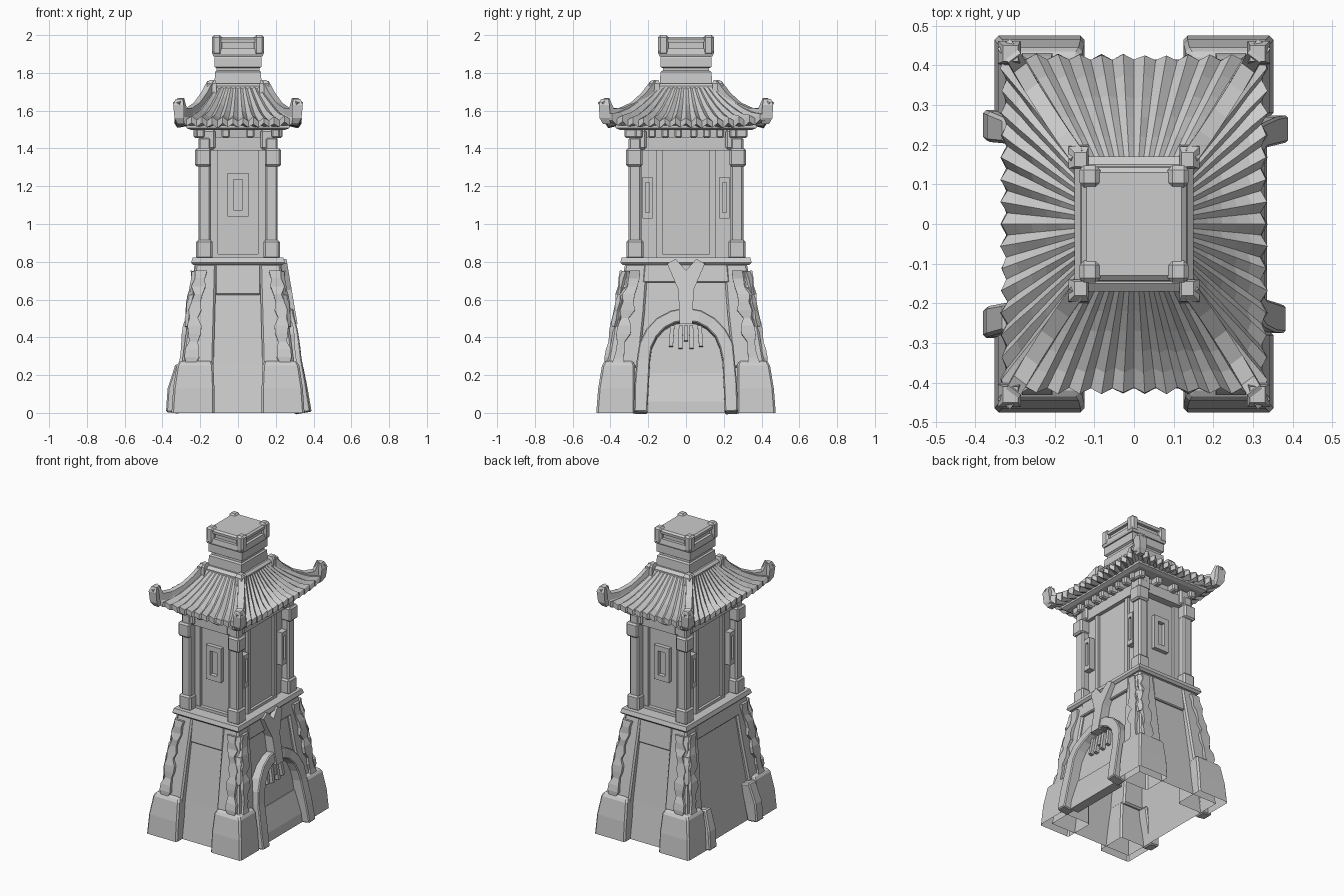
import bpy, bmesh, math, random
from mathutils import Vector

random.seed(4)
if "Cube" in bpy.data.objects:
    bpy.data.objects.remove(bpy.data.objects["Cube"])

stone = bpy.data.materials.new("grey_stone")
stone.use_nodes = True
stone.diffuse_color = (0.6, 0.6, 0.6, 1)
stone.node_tree.nodes["Principled BSDF"].inputs["Base Color"].default_value = (0.6, 0.6, 0.6, 1)


def finish(bm, name, mirror="", bevel=0.0):
    """Turn a bmesh into a flat-shaded object, mirrored over the named axes."""
    bmesh.ops.recalc_face_normals(bm, faces=bm.faces)
    mesh = bpy.data.meshes.new(name)
    bm.to_mesh(mesh)
    bm.free()
    mesh.materials.append(stone)
    obj = bpy.data.objects.new(name, mesh)
    bpy.context.collection.objects.link(obj)
    if bevel:
        mod = obj.modifiers.new("chipped_edges", "BEVEL")
        mod.width = bevel
        mod.segments = 1
    if mirror:
        mod = obj.modifiers.new("mirror", "MIRROR")
        mod.use_axis = ("x" in mirror, "y" in mirror, False)
        mod.use_mirror_merge = False
    return obj


def loft(bm, rings, start=True, end=True):
    """Skin closed rings of points."""
    loops = [[bm.verts.new(p) for p in ring] for ring in rings]
    n = len(loops[0])
    for a, b in zip(loops, loops[1:]):
        for i in range(n):
            j = (i + 1) % n
            bm.faces.new((a[i], a[j], b[j], b[i]))
    if start:
        bm.faces.new(loops[0][::-1])
    if end:
        bm.faces.new(loops[-1])


def rect(x0, x1, y0, y1, z):
    return [(x0, y0, z), (x1, y0, z), (x1, y1, z), (x0, y1, z)]


def box(bm, x0, x1, y0, y1, z0, z1):
    loft(bm, [rect(x0, x1, y0, y1, z0), rect(x0, x1, y0, y1, z1)])


def tiers(name, levels, bottom=True, bevel=0.0):
    """Centred stack of rectangles given as (half x, half y, z)."""
    bm = bmesh.new()
    loft(bm, [rect(-x, x, -y, y, z) for x, y, z in levels], start=bottom)
    return finish(bm, name, bevel=bevel)


def sweep(bm, points, side, half_w, half_h, rough=0.0):
    """Run a rectangular section along a path."""
    pts = [Vector(p) for p in points]
    side = Vector(side).normalized()
    rings = []
    for i, p in enumerate(pts):
        tangent = (pts[min(i + 1, len(pts) - 1)] - pts[max(i - 1, 0)]).normalized()
        up = tangent.cross(side).normalized()
        w = half_w * (1 + random.uniform(-rough, rough))
        h = half_h * (1 + random.uniform(-rough, rough))
        rings.append([p + side * a * w + up * b * h for a, b in ((-1, -1), (1, -1), (1, 1), (-1, 1))])
    loft(bm, rings)


# Tapered lower tower, open underneath
tiers("lower_walls", [(0.305, 0.415, 0), (0.275, 0.375, 0.25), (0.21, 0.3, 0.79)], bottom=False)

# Corner footings
bm = bmesh.new()
loft(bm, [rect(0.125, 0.352, 0.27, 0.475, 0), rect(0.125, 0.343, 0.27, 0.465, 0.13),
          rect(0.13, 0.325, 0.27, 0.445, 0.25), rect(0.14, 0.31, 0.28, 0.43, 0.275)], start=False)
finish(bm, "corner_footings", "xy", 0.01)

# Leaning corner buttresses
bm = bmesh.new()
loft(bm, [rect(0.13, 0.3, 0.25, 0.42, 0.24), rect(0.122, 0.262, 0.22, 0.372, 0.52),
          rect(0.115, 0.225, 0.2, 0.322, 0.79)])
finish(bm, "corner_buttresses", "xy", 0.01)

# Weathered strips on the outer buttress faces
bm = bmesh.new()
for face in ("end", "flank"):
    path = []
    for i in range(13):
        k = i / 12
        z = 0.25 + 0.5 * k
        jitter = random.uniform(-0.008, 0.008)
        if face == "end":
            path.append((0.255 - 0.055 * k + jitter, 0.415 - 0.09 * k, z))
        else:
            path.append((0.295 - 0.07 * k, 0.365 - 0.09 * k + jitter, z))
    sweep(bm, path, (1, 0, 0) if face == "end" else (0, 1, 0), 0.03, 0.02, 0.35)
    tail = [Vector(p) for p in path[5:]]
    offset = Vector((0.035, 0, 0)) if face == "end" else Vector((0, 0.035, 0))
    sweep(bm, [p + offset * 0.8 for p in tail], (1, 1, 0), 0.014, 0.014, 0.4)
finish(bm, "weathered_strips", "xy")

# Lintels between the buttresses
bm = bmesh.new()
loft(bm, [rect(-0.12, 0.12, 0.28, 0.338, 0.625), rect(-0.12, 0.12, 0.27, 0.318, 0.79)])
finish(bm, "end_lintels", "y", 0.006)
bm = bmesh.new()
loft(bm, [rect(0.19, 0.242, -0.23, 0.23, 0.69), rect(0.18, 0.23, -0.22, 0.22, 0.79)])
finish(bm, "flank_lintels", "x", 0.006)


# Arched doorway on the left flank, leaning with the wall
def lean(z, y, out=0.345):
    return (out - 0.17 * z, y, z)


arch = [lean(0, -0.24), lean(0.14, -0.235), lean(0.28, -0.225)]
for i in range(1, 10):
    a = math.pi * (1 - i / 10)
    arch.append(lean(0.28 + 0.235 * math.sin(a), 0.225 * math.cos(a)))
arch += [lean(0.28, 0.225), lean(0.14, 0.235), lean(0, 0.24)]
bm = bmesh.new()
sweep(bm, arch, (1, 0, 0.17), 0.042, 0.035, 0.08)
finish(bm, "door_arch", bevel=0.006)

# Forked keystone
bm = bmesh.new()
half = [(0.035, 0.47), (0.04, 0.65), (0.1, 0.79), (0.055, 0.815), (0, 0.755)]
outline = half + [(-y, z) for y, z in half[-2::-1]]
loft(bm, [[lean(z, y, out) for y, z in outline] for out in (0.31, 0.395)])
finish(bm, "forked_keystone")

# Hanging bars and threshold inside the door
bm = bmesh.new()
for y, drop in ((-0.08, 0.35), (-0.03, 0.34), (0.0, 0.38), (0.03, 0.34), (0.08, 0.35)):
    sweep(bm, [lean(drop, y, 0.33), lean(0.46, y * 0.9, 0.33)], (0, 1, 0), 0.011, 0.018)
finish(bm, "door_bars")
bm = bmesh.new()
loft(bm, [rect(0.27, 0.335, -0.21, 0.21, 0), rect(0.27, 0.33, -0.21, 0.21, 0.06),
          rect(0.25, 0.285, -0.2, 0.2, 0.21)])
finish(bm, "door_threshold")

# Short props on the opposite flank
bm = bmesh.new()
for s in (-1, 1):
    pts = [(-0.345, 0.25 * s, 0), (-0.33, 0.245 * s, 0.12), (-0.295, 0.235 * s, 0.25)]
    sweep(bm, pts, (0, 1, 0), 0.035, 0.04, 0.1)
finish(bm, "flank_props", bevel=0.008)

# Ledge and upper storey
tiers("ledge", [(0.235, 0.335, 0.782), (0.248, 0.348, 0.795), (0.24, 0.34, 0.822)])
tiers("upper_walls", [(0.165, 0.235, 0.81), (0.165, 0.235, 1.42)])

# Corner posts with base and head blocks
bm = bmesh.new()
box(bm, 0.143, 0.21, 0.236, 0.304, 0.82, 1.46)
box(bm, 0.135, 0.222, 0.225, 0.315, 0.815, 0.915)
box(bm, 0.142, 0.228, 0.23, 0.318, 1.305, 1.4)
box(bm, 0.12, 0.205, 0.21, 0.3, 1.395, 1.5)
finish(bm, "corner_posts", "xy", 0.01)

# Rails framing the wall panels
bm = bmesh.new()
box(bm, 0.105, 0.145, 0.22, 0.255, 0.82, 1.42)
box(bm, 0, 0.145, 0.22, 0.26, 0.815, 0.84)
box(bm, 0, 0.145, 0.22, 0.285, 1.39, 1.46)
box(bm, 0.15, 0.182, 0.125, 0.155, 0.82, 1.42)
box(bm, 0.15, 0.182, 0, 0.15, 0.815, 0.84)
box(bm, 0.15, 0.19, 0, 0.24, 1.39, 1.46)
finish(bm, "panel_rails", "xy")


# Window frames: broad on the ends, narrow on the flanks
bm = bmesh.new()
box(bm, 0.025, 0.055, 0.22, 0.262, 1.04, 1.27)
box(bm, 0, 0.055, 0.22, 0.262, 1.04, 1.075)
box(bm, 0, 0.055, 0.22, 0.262, 1.235, 1.27)
box(bm, 0.155, 0.205, 0.178, 0.192, 1.04, 1.25)
box(bm, 0.155, 0.205, 0.215, 0.23, 1.04, 1.25)
box(bm, 0.155, 0.205, 0.178, 0.23, 1.03, 1.06)
box(bm, 0.155, 0.205, 0.178, 0.23, 1.22, 1.25)
finish(bm, "window_frames", "xy")

# Frieze, brackets and soffit
tiers("frieze", [(0.175, 0.26, 1.4), (0.185, 0.275, 1.51)])
bm = bmesh.new()
for x in (0.065, 0.2):
    box(bm, x - 0.022, x + 0.022, 0.25, 0.325, 1.455, 1.51)
for y in (0.04, 0.11, 0.18, 0.25):
    box(bm, 0.16, 0.235, y - 0.02, y + 0.02, 1.455, 1.51)
finish(bm, "eave_brackets", "xy", 0.008)
tiers("soffit", [(0.25, 0.35, 1.498), (0.272, 0.372, 1.508), (0.272, 0.372, 1.53)])

# Curved tiled roof: four rippled slopes with a closed underside
bm = bmesh.new()
for turn in range(4):
    n = 24 if turn % 2 == 0 else 30
    grid = []
    for row in range(8):
        v = max(0, row - 2) / 5
        hx, hy = 0.328 - 0.178 * v, 0.42 - 0.25 * v
        line = []
        for i in range(n + 1):
            t = 2 * i / n - 1
            fade = 0 if abs(t) == 1 else (1 - 0.6 * v)
            ripple = (0.011 if i % 2 else -0.011) * fade * random.uniform(0.6, 1.3)
            z = 1.555 + 0.165 * v ** 1.5 + ripple + 0.025 * t ** 4 * (1 - v)
            grow = ripple * 0.7 * (1 - v)
            px, py = hx, hy
            if row == 0:
                px, py, z, grow = 0.26, 0.36, 1.52, 0
            elif row == 1:
                z -= 0.035
            if turn % 2 == 0:
                p = Vector((t * px, -py - grow, z))
            else:
                p = Vector((px + grow, t * py, z))
            if turn > 1:
                p.x, p.y = -p.x, -p.y
            line.append(bm.verts.new(p))
        grid.append(line)
    for a, b in zip(grid, grid[1:]):
        for i in range(n):
            bm.faces.new((a[i], a[i + 1], b[i + 1], b[i]))
bmesh.ops.remove_doubles(bm, verts=bm.verts, dist=0.0005)
finish(bm, "tiled_roof")

# Hip ridges with upturned tips and head blocks
bm = bmesh.new()
sweep(bm, [(0.135, 0.16, 1.74), (0.17, 0.21, 1.675), (0.21, 0.27, 1.62), (0.255, 0.34, 1.588),
           (0.295, 0.405, 1.59), (0.315, 0.437, 1.655)], (0.8, -0.6, 0), 0.02, 0.026)
loft(bm, [rect(0.285, 0.32, 0.4, 0.44, 1.53), rect(0.285, 0.336, 0.4, 0.457, 1.56),
          rect(0.287, 0.343, 0.405, 0.462, 1.63), rect(0.292, 0.33, 0.41, 0.45, 1.662)])
loft(bm, [rect(0.115, 0.165, 0.14, 0.2, 1.69), rect(0.115, 0.165, 0.14, 0.195, 1.745),
          rect(0.12, 0.15, 0.145, 0.18, 1.762)])
finish(bm, "hip_ridges", "xy")

# Stacked neck above the roof
tiers("roof_collar", [(0.15, 0.17, 1.66), (0.15, 0.17, 1.73), (0.135, 0.15, 1.745)])
tiers("neck", [(0.125, 0.14, 1.72), (0.122, 0.135, 1.805), (0.113, 0.123, 1.812), (0.113, 0.123, 1.825),
               (0.125, 0.135, 1.832), (0.125, 0.135, 1.88), (0.115, 0.125, 1.905)])

# Crown with slotted sides and corner studs
tiers("crown_core", [(0.11, 0.12, 1.89), (0.11, 0.12, 1.98)])
tiers("crown_base", [(0.13, 0.14, 1.888), (0.135, 0.145, 1.9), (0.13, 0.14, 1.93)])
tiers("crown_cap", [(0.13, 0.14, 1.962), (0.132, 0.142, 1.98), (0.12, 0.13, 1.99)])
bm = bmesh.new()
box(bm, 0.085, 0.138, 0.092, 0.148, 1.892, 2.0)
finish(bm, "crown_studs", "xy", 0.012)
